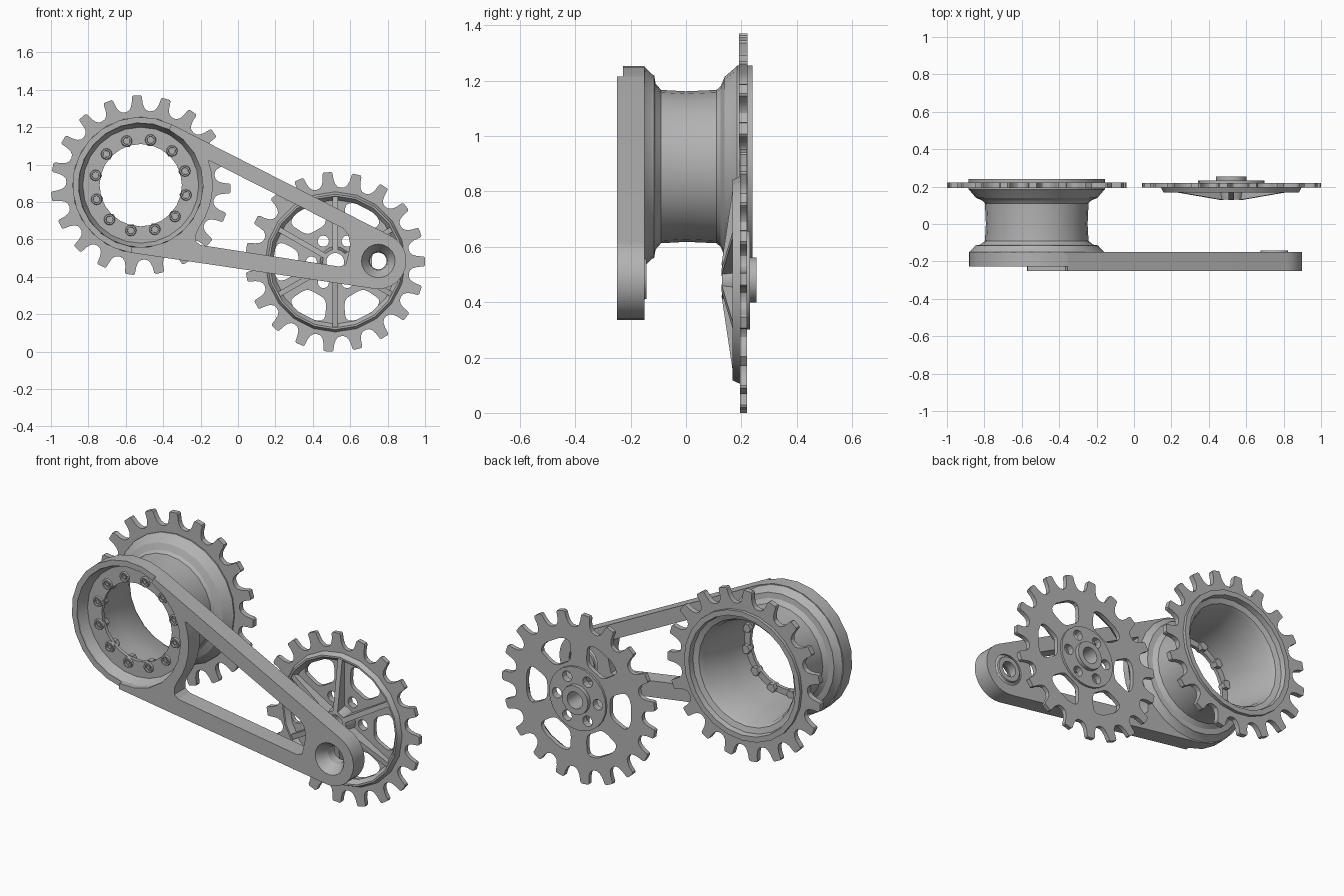
import bpy, bmesh, math
from mathutils import Matrix, Vector

old = bpy.data.objects.get("Cube")
if old:
    bpy.data.objects.remove(old, do_unlink=True)

steel = bpy.data.materials.new("plain_grey_steel")
steel.use_nodes = True
GREY = (0.45, 0.45, 0.45, 1)
steel.diffuse_color = GREY
steel.node_tree.nodes["Principled BSDF"].inputs["Base Color"].default_value = GREY

RING = (-0.52, 0.89)     # drive ring centre (x, z)
BOSS = (0.75, 0.485)     # arm end boss
WHEEL = (0.52, 0.48)     # spoked sprocket


def finish(name, bm):
    """Turn a bmesh into a shaded, coloured object."""
    bmesh.ops.remove_doubles(bm, verts=bm.verts, dist=0.0001)
    bmesh.ops.recalc_face_normals(bm, faces=bm.faces)
    mesh = bpy.data.meshes.new(name)
    bm.to_mesh(mesh)
    bm.free()
    mesh.materials.append(steel)
    obj = bpy.data.objects.new(name, mesh)
    bpy.context.collection.objects.link(obj)
    bpy.ops.object.select_all(action='DESELECT')
    obj.select_set(True)
    bpy.context.view_layer.objects.active = obj
    bpy.ops.object.shade_smooth_by_angle(angle=math.radians(25))
    return obj


def polar(c, r, deg):
    a = math.radians(deg)
    return (c[0] + r * math.cos(a), c[1] + r * math.sin(a))


def arc(c, r, start, end, n):
    return [polar(c, r, start + (end - start) * i / n) for i in range(n + 1)]


def circle(c, r, n=20):
    return arc(c, r, 0, 360, n)[:-1]


def plate(name, loops, y0, y1):
    """Flat plate from x-z outlines; inner loops become holes."""
    cu = bpy.data.curves.new(name, 'CURVE')
    cu.dimensions = '2D'
    cu.fill_mode = 'BOTH'
    cu.extrude = (y1 - y0) / 2
    for loop in loops:
        sp = cu.splines.new('POLY')
        sp.points.add(len(loop) - 1)
        for p, (x, z) in zip(sp.points, loop):
            p.co = (x, z, 0, 1)
        sp.use_cyclic_u = True
    tmp = bpy.data.objects.new("outline", cu)
    bpy.context.collection.objects.link(tmp)
    mesh = bpy.data.meshes.new_from_object(
        tmp.evaluated_get(bpy.context.evaluated_depsgraph_get()))
    bm = bmesh.new()
    bm.from_mesh(mesh)
    bpy.data.objects.remove(tmp)
    bpy.data.curves.remove(cu)
    bpy.data.meshes.remove(mesh)
    bm.transform(Matrix.Translation((0, (y0 + y1) / 2, 0)) @ Matrix.Rotation(math.pi / 2, 4, 'X'))
    return finish(name, bm)


def lathe(name, c, profile, n=20):
    """Spin a closed (radius, y) profile about a y axis through c."""
    bm = bmesh.new()
    vs = [bm.verts.new((c[0] + r, y, c[1])) for r, y in profile]
    es = [bm.edges.new((vs[i - 1], vs[i])) for i in range(len(vs))]
    bmesh.ops.spin(bm, geom=vs + es, cent=(c[0], 0, c[1]), axis=(0, 1, 0),
                   angle=2 * math.pi, steps=n, use_merge=True)
    return finish(name, bm)


def gear(c, phase, teeth=19):
    """Toothed outline with rounded gaps."""
    shape = [(-0.5, 0.398), (-0.36, 0.402), (-0.26, 0.416), (-0.2, 0.44), (-0.17, 0.474), (-0.13, 0.481),
             (0.13, 0.481), (0.17, 0.474), (0.2, 0.44), (0.26, 0.416), (0.36, 0.402)]
    pitch = 360 / teeth
    return [polar(c, r, phase + (k + f) * pitch) for k in range(teeth) for f, r in shape]


def window(c, mid, n=20):
    """Rounded wedge-shaped opening."""
    pts = []
    for i in range(n):
        t = 2 * math.pi * (i + 0.5) / n
        u, v = (math.copysign(abs(s) ** 0.55, s) for s in (math.cos(t), math.sin(t)))
        pts.append(polar(c, 0.265 + 0.067 * v, mid + (19 + 2 * v) * u))
    return pts


# Drive ring: hollow drum with flanges, and its tooth plate
lathe("drive_drum", RING, [
    (0.36, -0.15), (0.335, -0.125), (0.33, -0.115), (0.3, -0.11), (0.277, -0.09),
    (0.272, 0.0), (0.277, 0.11), (0.29, 0.125), (0.325, 0.14), (0.355, 0.175), (0.365, 0.185),
    (0.365, 0.24), (0.335, 0.24), (0.33, 0.21), (0.3, 0.2), (0.285, 0.17),
    (0.262, 0.0), (0.255, -0.145), (0.22, -0.145), (0.22, -0.165), (0.31, -0.165),
    (0.333, -0.22), (0.34, -0.15)], 24)
plate("drive_tooth_plate", [gear(RING, 92.5), circle(RING, 0.34, 24)], 0.192, 0.222)

# Ring of bolts, with nuts behind the flange
for k in range(12):
    spot = polar(RING, 0.248, 17.7 + 30 * k)
    lathe("bolt_collar", spot, [(0.03, -0.165), (0.027, -0.175), (0.019, -0.175), (0.017, -0.16)], 12)
    lathe("bolt_core", spot, [(0, -0.16), (0, -0.171), (0.011, -0.171), (0.011, -0.16)], 6)
    lathe("bolt_nut", polar(RING, 0.238, 17.7 + 30 * k),
          [(0, -0.15), (0.026, -0.15), (0.026, -0.122), (0, -0.122)], 6)

# Arm: open frame tangent to the ring and the boss
R1, R2 = 0.365, 0.15
dx, dz = BOSS[0] - RING[0], BOSS[1] - RING[1]
lean = math.degrees(math.atan2(dz, dx))
spread = math.degrees(math.acos((R1 - R2) / math.hypot(dx, dz)))
top, low = lean + spread, lean - spread
outline = arc(BOSS, R2, low, top, 14) + [polar(RING, R1, top)]
outline += arc(RING, 0.333, top, low, 10) + [polar(RING, R1, low)]
opening = arc(RING, 0.385, 20, -36, 6) + [
    (-0.225, 0.625), (-0.225, 0.59), (-0.2, 0.57), (0.54, 0.455), (0.575, 0.465),
    (0.585, 0.5), (0.6, 0.57), (0.59, 0.625), (0.56, 0.66), (-0.15, 1.02)]
plate("arm_frame", [outline, opening, circle(BOSS, 0.09)], -0.25, -0.15)
plate("ring_casing", [arc(RING, R1, top, low + 360, 13) + arc(RING, 0.333, low + 360, top, 13)],
      -0.228, -0.15)
lathe("boss_bearing", BOSS, [(0.09, -0.25), (0.05, -0.19), (0.045, -0.142), (0.072, -0.142),
                             (0.075, -0.15), (0.09, -0.16)])

# Spoked sprocket: pierced plate, rear disc, hub, rim and ribs
small_holes = [circle(polar(WHEEL, 0.128, 60 * k), 0.03, 12) for k in range(6)]
bore = circle(WHEEL, 0.048, 16)
plate("wheel_plate", [gear(WHEEL, 95), bore] + small_holes
      + [window(WHEEL, 60 * k) for k in range(6)], 0.195, 0.22)
plate("wheel_rear_disc", [circle(WHEEL, 0.178, 24), bore] + small_holes, 0.22, 0.232)
lathe("wheel_hub", WHEEL, [(0.048, 0.13), (0.068, 0.13), (0.082, 0.195), (0.082, 0.255),
                           (0.048, 0.255)], 16)
lathe("wheel_rim", WHEEL, [(0.375, 0.195), (0.362, 0.168), (0.352, 0.168), (0.332, 0.195)])

for k in range(6):
    a = math.radians(30 + 60 * k)
    out = Vector((math.cos(a), 0, math.sin(a)))
    side = Vector((-math.sin(a), 0, math.cos(a))) * 0.014
    hub = Vector((WHEEL[0], 0, WHEEL[1]))
    bm = bmesh.new()
    ends = []
    for s in (-1, 1):
        ends.append([bm.verts.new(hub + out * r + side * s + Vector((0, y, 0)))
                     for r, y in ((0.055, 0.128), (0.35, 0.172), (0.35, 0.196), (0.055, 0.196))])
        bm.faces.new(ends[-1])
    for i in range(4):
        bm.faces.new((ends[0][i - 1], ends[0][i], ends[1][i], ends[1][i - 1]))
    finish("wheel_rib", bm)
